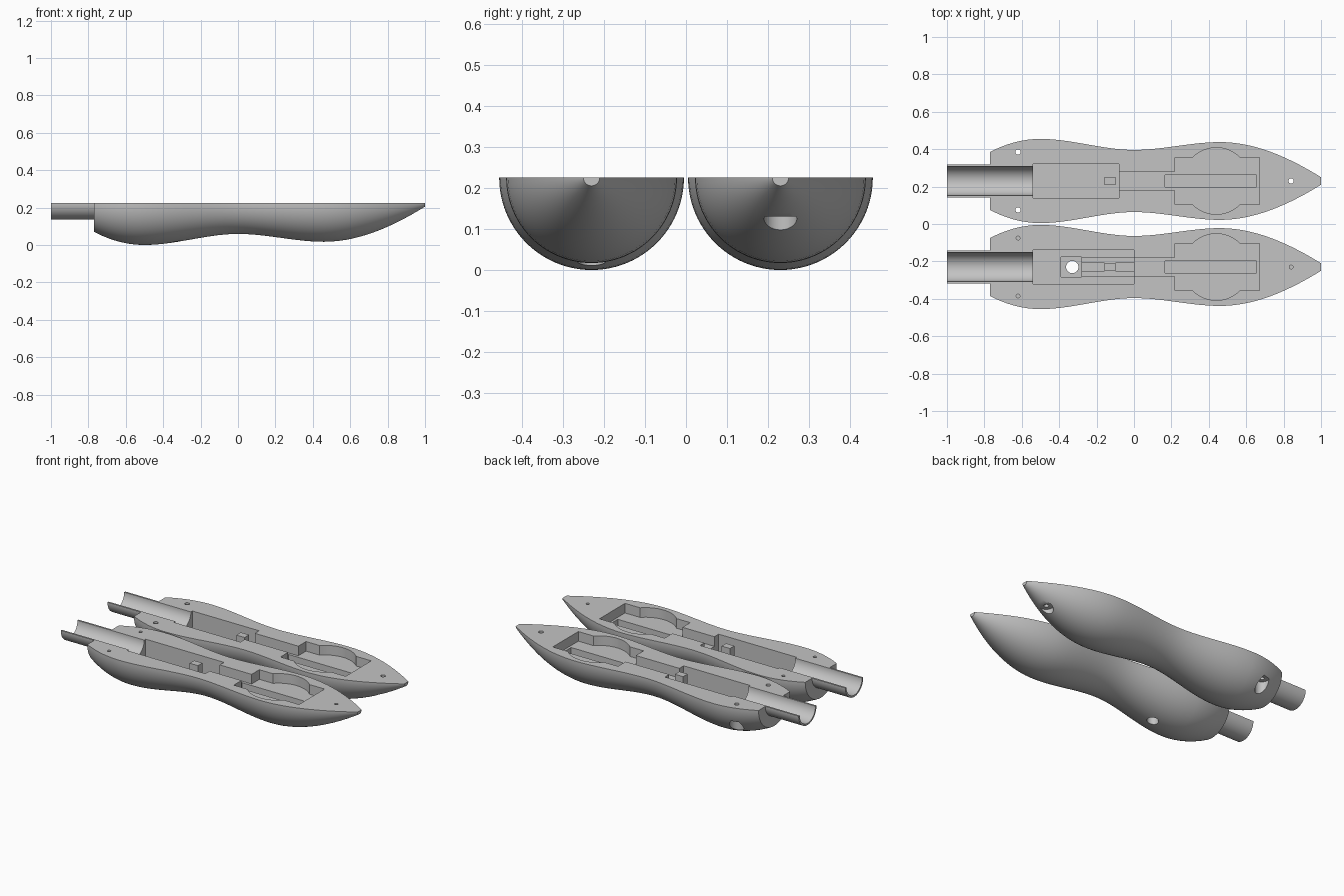
import bpy, bmesh, math
from mathutils import Matrix, Vector

TOP = 0.225      # height of the flat mating face
OFFSET = 0.23    # distance of each shell's axis from the middle
ARC = 48

if "Cube" in bpy.data.objects:
    bpy.data.objects.remove(bpy.data.objects["Cube"])

grey = bpy.data.materials.new("plain_grey")
grey.use_nodes = True
colour = (0.55, 0.55, 0.55, 1)
grey.diffuse_color = colour
grey.node_tree.nodes["Principled BSDF"].inputs["Base Color"].default_value = colour


def finish(bm, name):
    bmesh.ops.recalc_face_normals(bm, faces=bm.faces)
    mesh = bpy.data.meshes.new(name)
    bm.to_mesh(mesh)
    bm.free()
    mesh.materials.append(grey)
    obj = bpy.data.objects.new(name, mesh)
    bpy.context.collection.objects.link(obj)
    return obj


def body_profile():
    """Wavy radius along x: knots are (x, radius, slope)."""
    knots = [(-0.77, 0.155, 0.52), (-0.5, 0.225, 0), (0, 0.166, 0),
             (0.46, 0.208, 0), (1, 0.02, -0.62)]
    points = [(-1, 0.088), (-0.77, 0.088)]
    steps = 14
    for (xa, ra, ma), (xb, rb, mb) in zip(knots, knots[1:]):
        w = xb - xa
        for i in range(steps):
            t = i / steps
            h = t * t * (3 - 2 * t)
            r = ra + (rb - ra) * h + w * (ma * t * (1 - t) ** 2 - mb * t * t * (1 - t))
            points.append((xa + w * t, r))
    points.append((1, 0.02))
    return points


def half_body(name, cy):
    """Half lathe of the profile with one flat top face and closed ends."""
    bm = bmesh.new()
    rings = []
    for x, r in body_profile():
        ring = []
        for i in range(ARC + 1):
            a = math.pi * i / ARC
            z = TOP - (r * math.sin(a) if 0 < i < ARC else 0)
            ring.append(bm.verts.new((x, cy + r * math.cos(a), z)))
        rings.append(ring)
    for p, q in zip(rings, rings[1:]):
        for i in range(ARC):
            bm.faces.new((p[i], p[i + 1], q[i + 1], q[i]))
    bm.faces.new(rings[0])
    bm.faces.new(rings[-1])
    bm.faces.new([r[0] for r in rings] + [r[-1] for r in reversed(rings)])
    return finish(bm, name)


def box(name, x0, x1, y0, y1, z0, z1):
    bm = bmesh.new()
    size = Vector((x1 - x0, y1 - y0, z1 - z0))
    mid = Vector((x0 + x1, y0 + y1, z0 + z1)) / 2
    bmesh.ops.create_cube(bm, size=1, matrix=Matrix.Translation(mid) @ Matrix.Diagonal(size.to_4d()))
    return finish(bm, name)


def rod(name, centre, radius, length, along_x=False):
    bm = bmesh.new()
    turn = Matrix.Rotation(math.pi / 2 if along_x else 0, 4, "Y")
    bmesh.ops.create_cone(bm, cap_ends=True, segments=64, radius1=radius, radius2=radius,
                          depth=length, matrix=Matrix.Translation(centre) @ turn)
    return finish(bm, name)


def cut(target, cutter):
    cutter.hide_render = True
    mod = target.modifiers.new("cut", "BOOLEAN")
    mod.operation = "DIFFERENCE"
    mod.solver = "EXACT"
    mod.object = cutter
    bpy.context.view_layer.objects.active = target
    bpy.ops.object.modifier_apply(modifier=mod.name)
    bpy.data.objects.remove(cutter)


def pocket(target, cy, x0, x1, half, depth):
    cut(target, box("cutter", x0, x1, cy - half, cy + half, TOP - depth, TOP + 0.1))


def hole(target, x, y, radius, z0, z1):
    cut(target, rod("cutter", (x, y, (z0 + z1) / 2), radius, z1 - z0))


DEEP, SHALLOW = 0.11, 0.06


def make_shell(name, cy, wide_end):
    shell = half_body(name, cy)
    # socket bore through the neck
    cut(shell, rod("cutter", (-0.82, cy, TOP), 0.077, 0.56, along_x=True))
    # long chamber, cable channel and round-sided chamber
    pocket(shell, cy, -0.54, wide_end, 0.092, DEEP)
    pocket(shell, cy, wide_end - 0.01, 0.23, 0.05, SHALLOW)
    pocket(shell, cy, 0.22, 0.67, 0.126, SHALLOW)
    hole(shell, 0.44, cy, 0.178, TOP - SHALLOW, TOP + 0.1)
    pocket(shell, cy, 0.165, 0.655, 0.033, 0.1)
    return shell


screws = [(-0.62, 0.155), (-0.62, -0.155), (0.84, 0)]

# Back shell: through screw holes with head recesses underneath
back = make_shell("back_shell", OFFSET, -0.08)
for x, dy in screws:
    hole(back, x, OFFSET + dy, 0.014, -0.1, TOP + 0.1)
    hole(back, x, OFFSET + dy, 0.04, -0.1, 0.13)

# Front shell: blind screw holes, button seat and button hole
front = make_shell("front_shell", -OFFSET, 0.0)
for x, dy in screws:
    hole(front, x, -OFFSET + dy, 0.01, TOP - 0.07, TOP + 0.1)
pocket(front, -OFFSET, -0.39, -0.28, 0.053, DEEP + 0.03)
hole(front, -0.33, -OFFSET, 0.033, -0.1, TOP)

# Guide rails and support posts on the chamber floors
floor = TOP - DEEP
for side, label in ((1, "left"), (-1, "right")):
    inner, outer = sorted((-OFFSET + side * 0.022, -OFFSET + side * 0.05))
    box("guide_rail_" + label, -0.28, 0.0, inner, outer, floor - 0.005, floor + 0.025)
for cy, label in ((OFFSET, "back"), (-OFFSET, "front")):
    box("support_post_" + label, -0.157, -0.1, cy - 0.022, cy + 0.022, floor - 0.005, TOP - 0.004)

# Smooth the curved hulls, keep the edges crisp
for shell in (back, front):
    bpy.ops.object.select_all(action="DESELECT")
    shell.select_set(True)
    bpy.context.view_layer.objects.active = shell
    bpy.ops.object.shade_smooth_by_angle(angle=math.radians(30))
